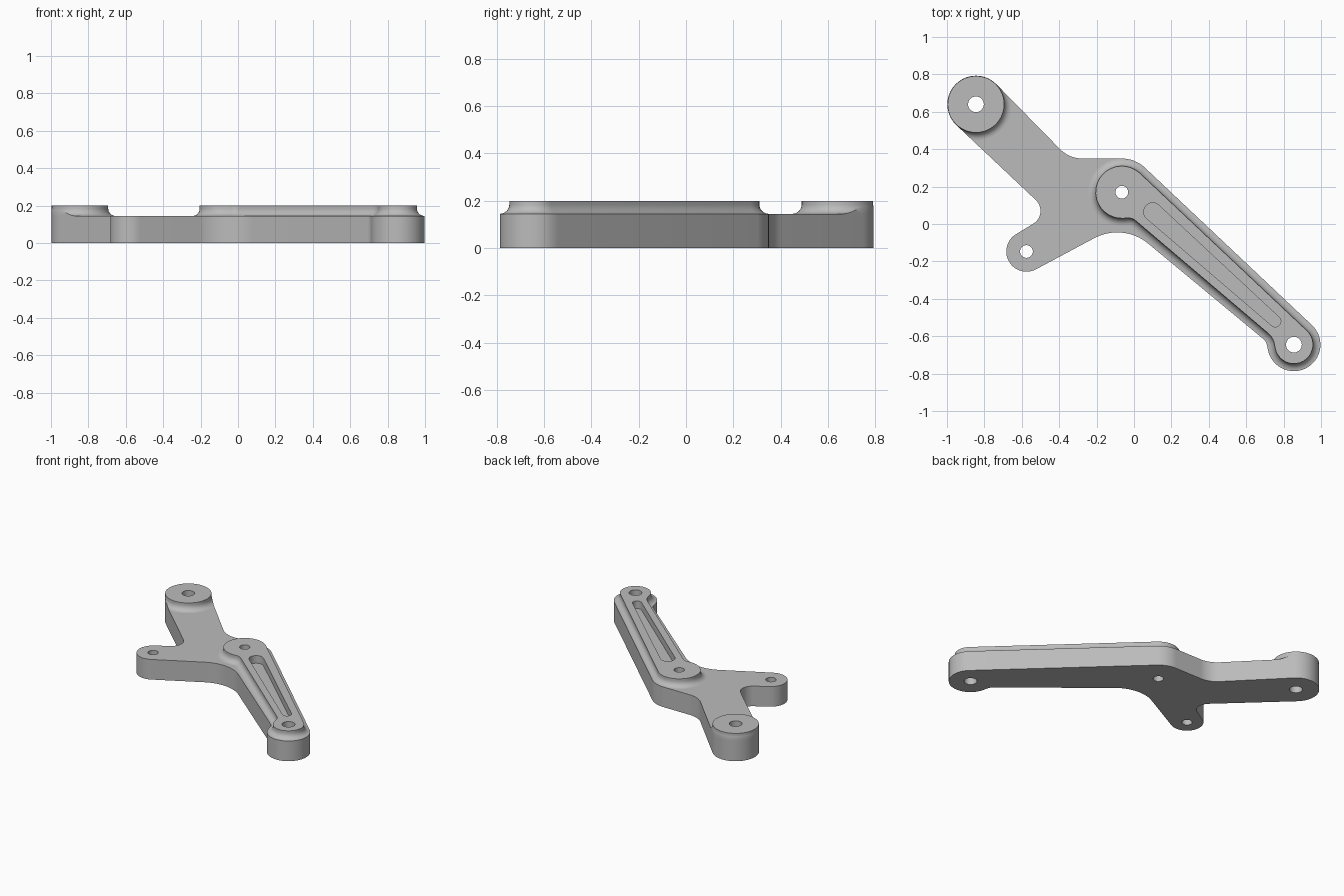
import bpy, bmesh
from math import sin, cos, pi, asin, atan2, hypot

if "Cube" in bpy.data.objects:
    bpy.data.objects.remove(bpy.data.objects["Cube"])

PLATE_TOP, BOSS_TOP, COVE = 0.145, 0.2, 0.04

metal = bpy.data.materials.new("light grey metal")
metal.use_nodes = True
metal.diffuse_color = (0.5, 0.5, 0.5, 1)
bsdf = metal.node_tree.nodes["Principled BSDF"]
bsdf.inputs["Base Color"].default_value = (0.5, 0.5, 0.5, 1)


def outline(nodes, grow=0.0, steps=20):
    """Belt of tangent lines around circles (x, y, r); negative r is a concave fillet."""
    n = len(nodes)
    circles = [(x, y, r + grow) for x, y, r in nodes]
    if n == 1:
        x, y, r = circles[0]
        count = steps * 4
        return [(x + r * cos(2 * pi * i / count), y + r * sin(2 * pi * i / count))
                for i in range(count)]
    headings = []
    for i in range(n):
        (x1, y1, r1), (x2, y2, r2) = circles[i], circles[(i + 1) % n]
        dx, dy = x2 - x1, y2 - y1
        headings.append(atan2(dy, dx) - asin((r2 - r1) / hypot(dx, dy)))
    points = []
    for i, (x, y, r) in enumerate(circles):
        turn = (headings[i] - headings[i - 1]) % (2 * pi)
        if r < 0:
            turn -= 2 * pi
        for k in range(steps + 1):
            a = headings[i - 1] + turn * k / steps - pi / 2
            points.append((x + r * cos(a), y + r * sin(a)))
    return points


def loft(name, nodes, profile):
    """Stack grown copies of an outline at the profile's (grow, z) levels."""
    bm = bmesh.new()
    rings = [[bm.verts.new((x, y, z)) for x, y in outline(nodes, grow)]
             for grow, z in profile]
    for low, high in zip(rings, rings[1:]):
        for i in range(len(low)):
            j = (i + 1) % len(low)
            bm.faces.new((low[i], low[j], high[j], high[i]))
    bm.faces.new(rings[0][::-1])
    bm.faces.new(rings[-1])
    mesh = bpy.data.meshes.new(name)
    bm.to_mesh(mesh)
    bm.free()
    mesh.materials.append(metal)
    obj = bpy.data.objects.new(name, mesh)
    bpy.context.collection.objects.link(obj)
    return obj


def carve(obj, cutter, operation="DIFFERENCE"):
    """Apply one boolean and discard its cutter."""
    cutter.hide_render = True
    mod = obj.modifiers.new("cut", "BOOLEAN")
    mod.operation, mod.solver, mod.object = operation, "EXACT", cutter
    bpy.context.view_layer.objects.active = obj
    bpy.ops.object.modifier_apply(modifier=mod.name)
    bpy.data.objects.remove(cutter)


def through(nodes):
    return loft("cutter", nodes, [(0, -0.1), (0, 0.3)])


# Pivot centres
END, HUB, TIP, LUG = (-0.845, 0.64), (-0.065, 0.17), (0.855, -0.645), (-0.575, -0.147)

# Flat branching plate
plate_nodes = [
    (*TIP, 0.142), (*HUB, 0.18), (-0.275, 0.52, -0.17), (*END, 0.153),
    (-0.58, 0.07, -0.08), (*LUG, 0.108), (-0.09, -0.305, -0.26), (0.652, -0.66, -0.06)]
plate = loft("base_plate", plate_nodes, [(0, 0), (0, PLATE_TOP)])

# Coved profile shared by both raised parts
cove = [(COVE * (1 - sin(t)), PLATE_TOP + COVE * (1 - cos(t)))
        for t in (i * pi / 16 for i in range(9))] + [(0, BOSS_TOP)]

# Raised arm from hub to tip, with tapered slot
arm_nodes = [(*TIP, 0.102), (*HUB, 0.14), (-0.03, -0.028, -0.06), (0.652, -0.66, -0.10)]
arm = loft("raised_arm", arm_nodes, cove)
carve(arm, through([(0.755, -0.52, 0.03), (0.1, 0.065, 0.048)]))

# Round end boss, its cove trimmed to the plate edge
boss = loft("end_boss", [(*END, 0.151)], cove)
carve(boss, through(plate_nodes), "INTERSECT")

# Pivot holes
for centre, radius, parts in ((END, 0.042, (plate, boss)), (HUB, 0.034, (plate, arm)),
                              (TIP, 0.042, (plate, arm)), (LUG, 0.034, (plate,))):
    for part in parts:
        carve(part, through([(*centre, radius)]))

# Smooth curved walls, crisp rims
for part in (plate, arm, boss):
    bpy.ops.object.select_all(action="DESELECT")
    part.select_set(True)
    bpy.context.view_layer.objects.active = part
    bpy.ops.object.shade_smooth_by_angle(angle=pi / 6)
